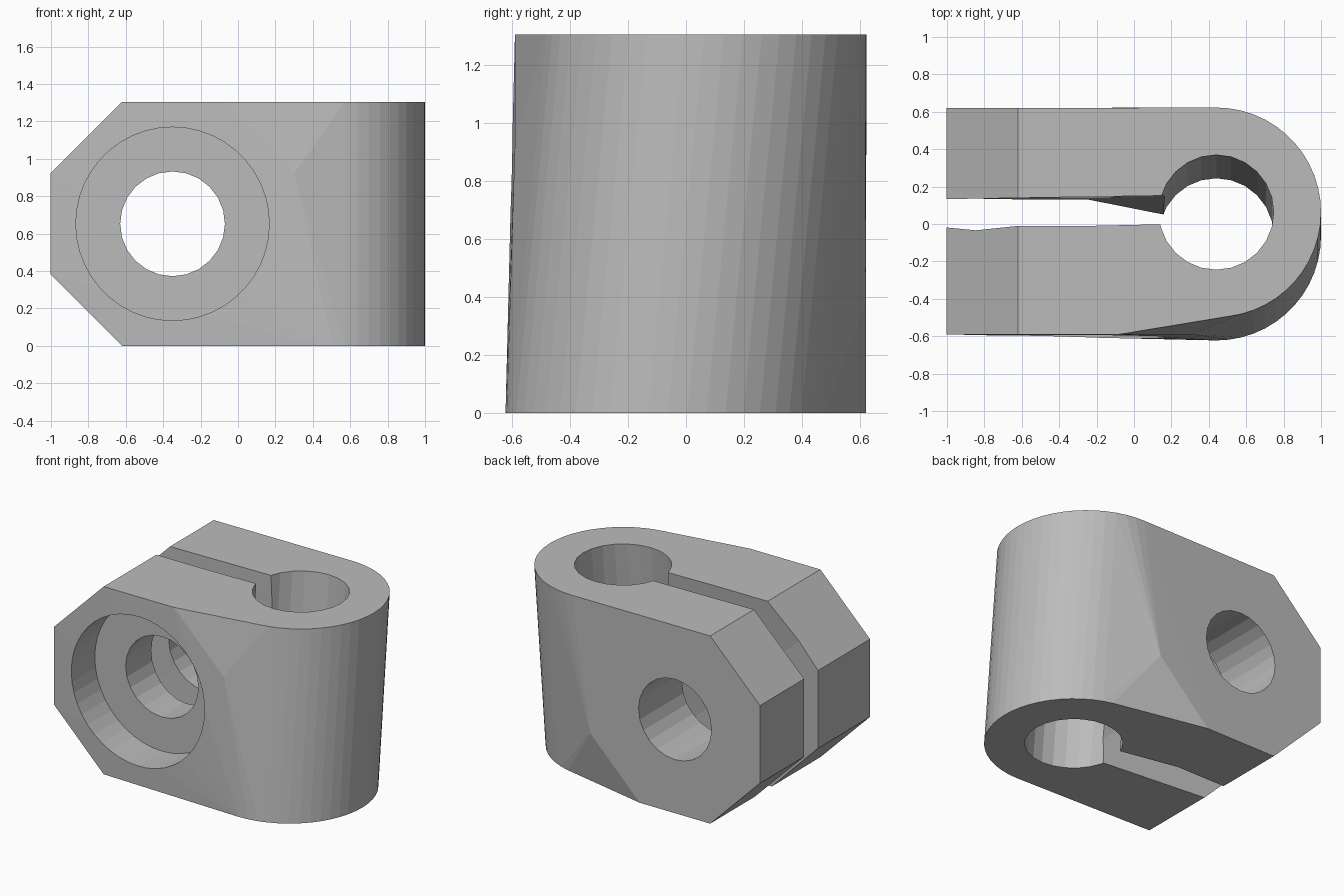
import bpy, bmesh
from math import cos, sin, tau, pi

HEIGHT = 1.305
MID = HEIGHT / 2
LEAN = 0.0625          # sideways offset of the leaning barrel at each end
BORE_X, BOLT_X = 0.44, -0.35

start = bpy.data.objects.get("Cube")
if start:
    bpy.data.objects.remove(start, do_unlink=True)

grey = bpy.data.materials.new("plain grey")
grey.use_nodes = True
colour = (0.5, 0.5, 0.5, 1)
grey.diffuse_color = colour
grey.node_tree.nodes["Principled BSDF"].inputs["Base Color"].default_value = colour


def lean_y(z):
    return LEAN * (z - MID) / MID


def leaning_ring(radius, sides, z):
    return [(BORE_X + radius * cos(tau * i / sides),
             lean_y(z) + radius * sin(tau * i / sides), z) for i in range(sides)]


def bolt_ring(radius, sides, y, turn=0):
    return [(BOLT_X + radius * cos(tau * i / sides + turn), y,
             MID + radius * sin(tau * i / sides + turn)) for i in range(sides)]


def hull(name, points):
    """Convex solid wrapped around the given points."""
    bm = bmesh.new()
    for p in points:
        bm.verts.new(p)
    bmesh.ops.convex_hull(bm, input=bm.verts)
    loose = [v for v in bm.verts if not v.link_faces]
    bmesh.ops.delete(bm, geom=loose, context='VERTS')
    bmesh.ops.dissolve_limit(bm, angle_limit=0.002, verts=bm.verts, edges=bm.edges)
    bmesh.ops.recalc_face_normals(bm, faces=bm.faces)
    mesh = bpy.data.meshes.new(name)
    bm.to_mesh(mesh)
    bm.free()
    mesh.materials.append(grey)
    obj = bpy.data.objects.new(name, mesh)
    bpy.context.collection.objects.link(obj)
    return obj


def cut(body, cutter):
    cutter.hide_render = True
    mod = body.modifiers.new(cutter.name, 'BOOLEAN')
    mod.operation = 'DIFFERENCE'
    mod.solver = 'EXACT'
    mod.object = cutter
    bpy.context.view_layer.objects.active = body
    bpy.ops.object.modifier_apply(modifier=mod.name)
    bpy.data.objects.remove(cutter, do_unlink=True)


# Body: octagonal bolt lug blended into the leaning barrel
octagon = MID / cos(pi / 8)
body = hull("clamp_body",
            bolt_ring(octagon, 8, -0.59, pi / 8) + bolt_ring(octagon, 8, 0.62, pi / 8)
            + leaning_ring(0.56, 52, 0) + leaning_ring(0.56, 52, HEIGHT))

# Leaning shaft bore
cut(body, hull("shaft_bore", leaning_ring(0.307, 24, -0.2) + leaning_ring(0.307, 24, HEIGHT + 0.2)))

# Clamping slot, twisting from upright to the lean of the bore
slot = [(x, y, z) for x in (-1.2, -0.3) for y in (0, 0.13) for z in (-0.1, HEIGHT + 0.1)]
slot += [(BORE_X, lean_y(z) * 1.2 + side * 0.07, z)
         for z in (-0.1, HEIGHT + 0.1) for side in (-1, 1)]
cut(body, hull("clamp_slot", slot))

# Bolt hole and its counterbore
cut(body, hull("bolt_hole", bolt_ring(0.28, 24, -0.9) + bolt_ring(0.28, 24, 0.9)))
cut(body, hull("bolt_counterbore", bolt_ring(0.517, 44, -0.9) + bolt_ring(0.517, 44, -0.335)))
